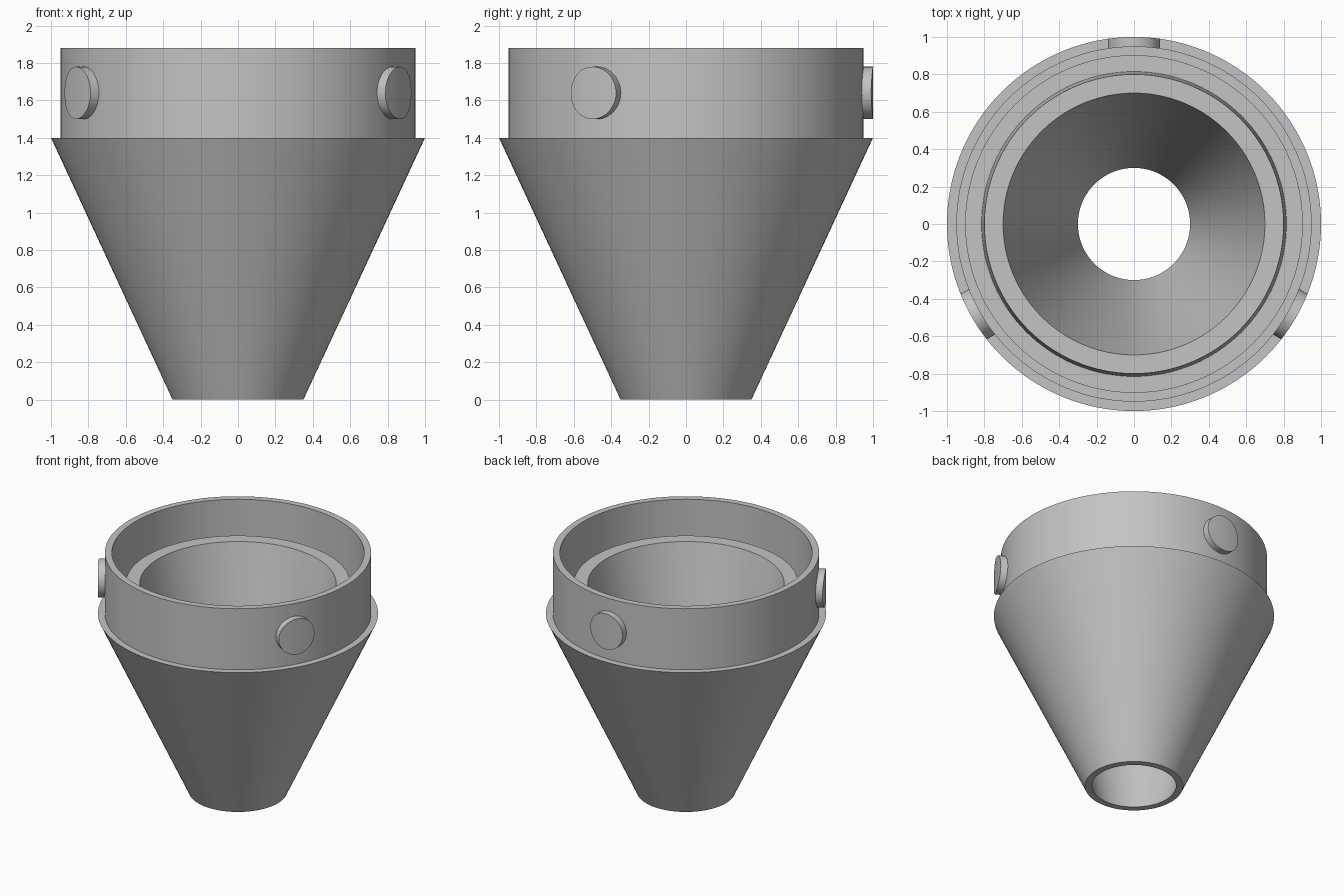
import bpy, bmesh, math
from mathutils import Matrix

if "Cube" in bpy.data.objects:
    bpy.data.objects.remove(bpy.data.objects["Cube"])

grey = bpy.data.materials.new("plain grey")
grey.diffuse_color = (0.55, 0.55, 0.55, 1)
grey.use_nodes = True
grey.node_tree.nodes["Principled BSDF"].inputs["Base Color"].default_value = grey.diffuse_color


def finish(name, bm):
    bmesh.ops.recalc_face_normals(bm, faces=bm.faces)
    mesh = bpy.data.meshes.new(name)
    bm.to_mesh(mesh)
    bm.free()
    mesh.materials.append(grey)
    ob = bpy.data.objects.new(name, mesh)
    bpy.context.collection.objects.link(ob)
    bpy.ops.object.select_all(action='DESELECT')
    ob.select_set(True)
    bpy.context.view_layer.objects.active = ob
    bpy.ops.object.shade_smooth_by_angle(angle=math.radians(30))
    return ob


def lathe(name, profile, n=128):
    """Spin a closed (radius, z) profile about the z axis."""
    bm = bmesh.new()
    rings = [[bm.verts.new((r * math.cos(2 * math.pi * i / n),
                            r * math.sin(2 * math.pi * i / n), z))
              for i in range(n)] for r, z in profile]
    for k, a in enumerate(rings):
        b = rings[(k + 1) % len(rings)]
        for i in range(n):
            j = (i + 1) % n
            bm.faces.new((a[i], a[j], b[j], b[i]))
    return finish(name, bm)


def peg(name, angle, radius=0.14, z=1.64, n=48):
    """Round stud along +y whose outer face follows the unit-radius rim."""
    bm = bmesh.new()
    inner, outer = [], []
    for i in range(n):
        a = 2 * math.pi * i / n
        x, h = radius * math.cos(a), z + radius * math.sin(a)
        inner.append(bm.verts.new((x, 0.92, h)))
        outer.append(bm.verts.new((x, math.sqrt(1 - x * x), h)))
    for i in range(n):
        j = (i + 1) % n
        bm.faces.new((inner[i], inner[j], outer[j], outer[i]))
    # caps made of upright strips so the outer one bends cleanly
    for ring in (inner, outer):
        for i in range(n // 2):
            strip = [ring[i], ring[i + 1], ring[-i - 1], ring[-i % n]]
            bm.faces.new(list(dict.fromkeys(strip)))
    bm.transform(Matrix.Rotation(angle, 4, 'Z'))
    return finish(name, bm)


# Funnel: cone, step, collar, groove, inner lip and tapered bore
lathe("funnel_body", [
    (0.35, 0), (1.0, 1.4), (0.95, 1.4), (0.95, 1.88), (0.90, 1.88),
    (0.90, 1.4), (0.815, 1.4), (0.80, 1.64), (0.70, 1.64), (0.30, 0)])

# Three locking studs around the collar
for k in range(3):
    peg(f"collar_stud_{k + 1}", k * 2 * math.pi / 3)
